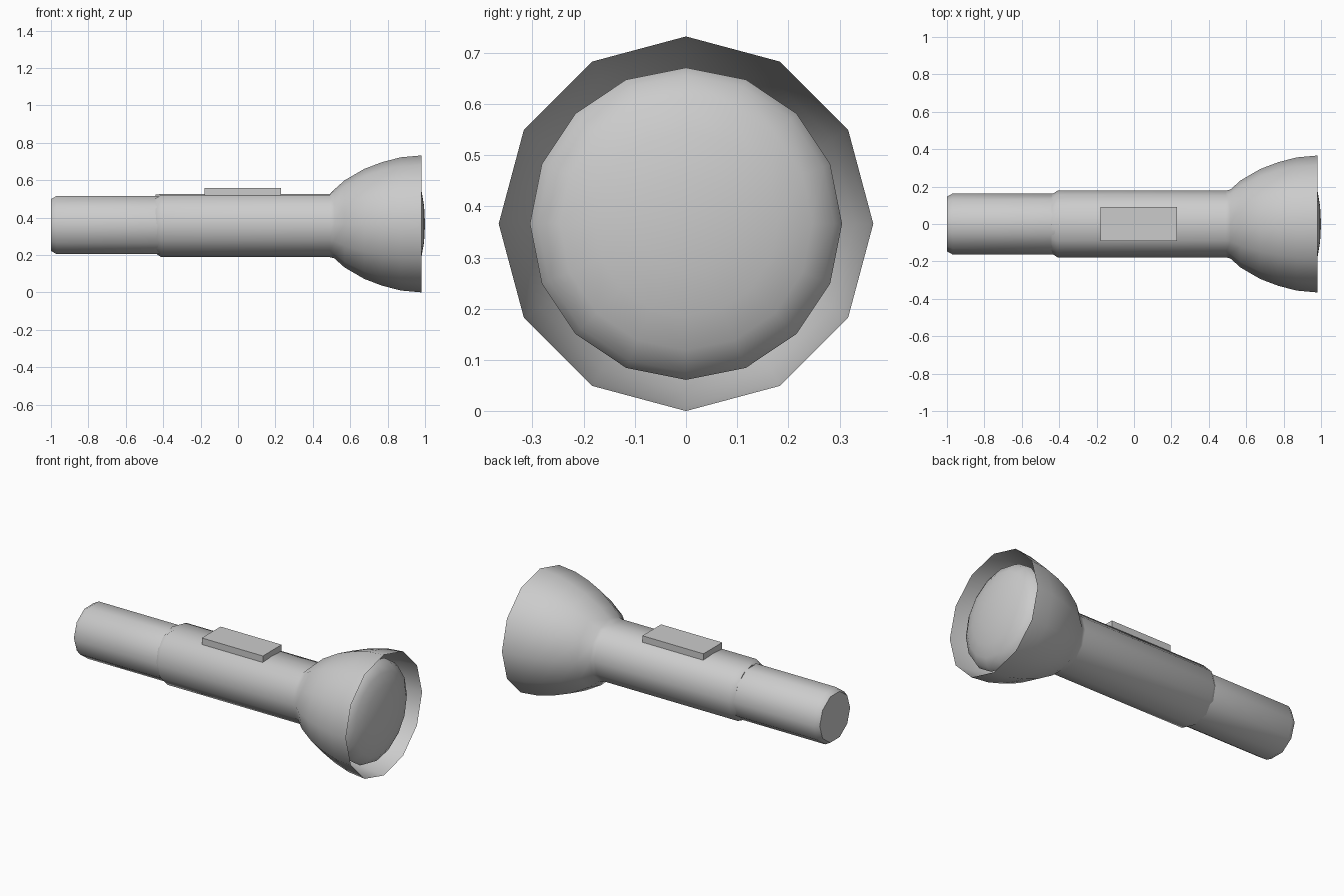
import bpy, bmesh
from math import sin, cos, pi, radians

if "Cube" in bpy.data.objects:
    bpy.data.objects.remove(bpy.data.objects["Cube"])

AXIS = 0.366  # height of the torch axis


def finish(name, bm, angle=45):
    bmesh.ops.recalc_face_normals(bm, faces=bm.faces)
    me = bpy.data.meshes.new(name)
    bm.to_mesh(me)
    bm.free()
    ob = bpy.data.objects.new(name, me)
    bpy.context.collection.objects.link(ob)
    bpy.ops.object.select_all(action='DESELECT')
    ob.select_set(True)
    bpy.context.view_layer.objects.active = ob
    bpy.ops.object.shade_smooth_by_angle(angle=radians(angle))
    return ob


def lathe(name, profile, sides, zc=AXIS, start=0.0, cap=False, flat_top=None, angle=45):
    """Turn (x, radius) points around the x axis; radius 0 becomes a pole."""
    bm = bmesh.new()
    rings = []
    for x, r in profile:
        if r == 0:
            rings.append([bm.verts.new((x, 0, zc))] * sides)
            continue
        ring = []
        for i in range(sides):
            a = start + 2 * pi * i / sides
            z = zc + r * cos(a)
            if flat_top and x < 0.5:
                z = min(z, flat_top)
            ring.append(bm.verts.new((x, r * sin(a), z)))
        rings.append(ring)
    for a, b in zip(rings, rings[1:]):
        for i in range(sides):
            j = (i + 1) % sides
            bm.faces.new(list(dict.fromkeys((a[i], a[j], b[j], b[i]))))
    if cap:
        bm.faces.new(rings[0])
    return finish(name, bm, angle)


# Barrel flaring into the open reflector head, top flattened for the switch
lathe("barrel_and_head",
      [(-0.44, 0.158), (-0.41, 0.178), (0.49, 0.178), (0.515, 0.184), (0.57, 0.233),
       (0.675, 0.294), (0.77, 0.330), (0.87, 0.356), (0.98, 0.366)],
      12, cap=True, flat_top=0.525)

# Ten-sided tail handle with a chamfered end
lathe("tail_handle", [(-1.0, 0.146), (-0.97, 0.163), (-0.42, 0.163)],
      10, zc=0.36, start=radians(18), cap=True, angle=60)

# Domed lens recessed in the head
lathe("lens", [(0.90 + 0.10 * sin(t * pi / 10), 0.305 * cos(t * pi / 10) if t < 5 else 0)
               for t in range(6)], 16)

# Switch block on top of the barrel
bm = bmesh.new()
bmesh.ops.create_cube(bm, size=1)
for v in bm.verts:
    v.co = (0.025 + v.co.x * 0.41, v.co.y * 0.18, 0.5285 + v.co.z * 0.06)
finish("switch", bm, 30)
